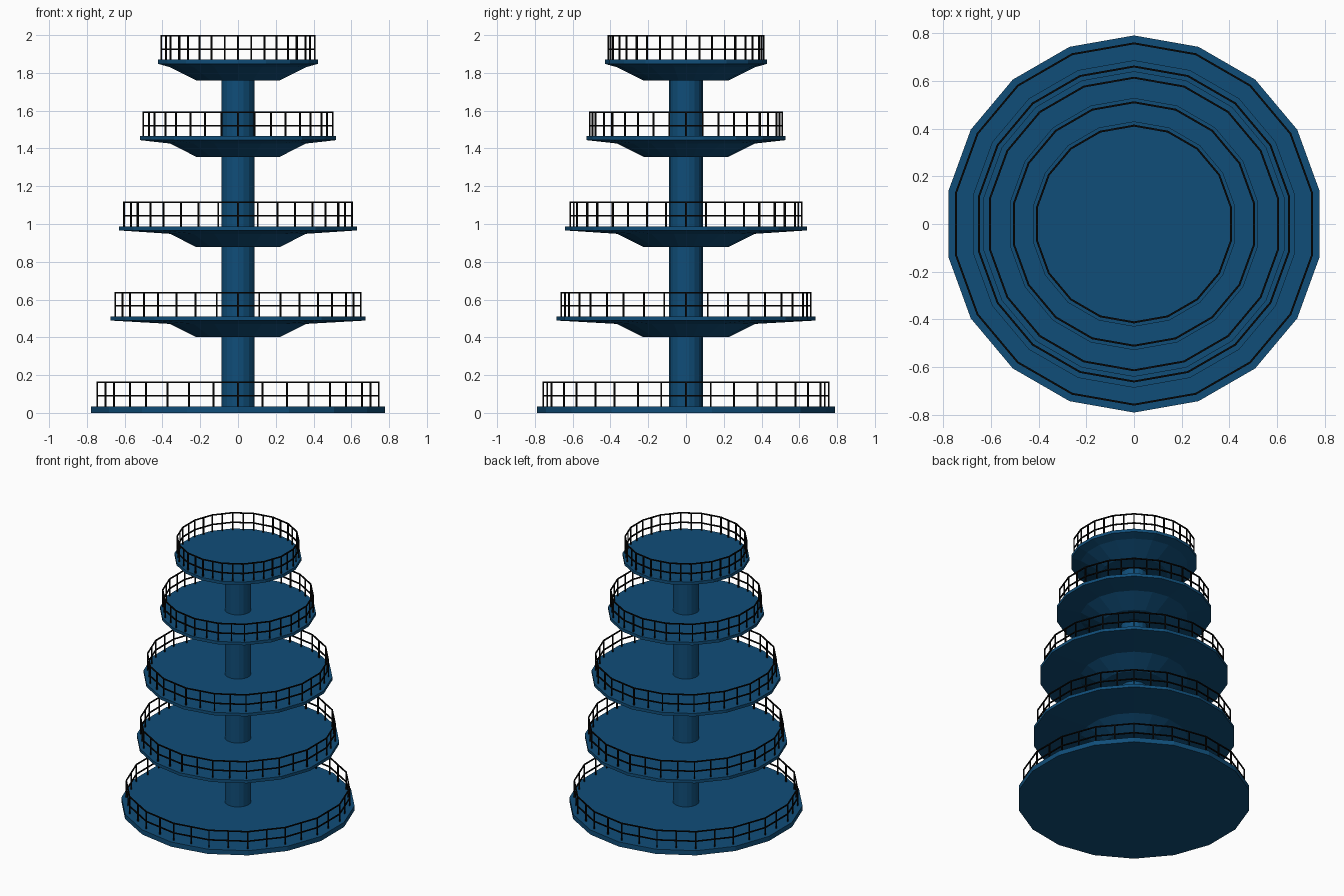
import bpy, bmesh, math
from mathutils import Matrix

if "Cube" in bpy.data.objects:
    bpy.data.objects.remove(bpy.data.objects["Cube"])

N = 18  # sides of every round part


def material(name, rgb):
    m = bpy.data.materials.new(name)
    m.diffuse_color = (*rgb, 1)
    m.use_nodes = True
    m.node_tree.nodes["Principled BSDF"].inputs["Base Color"].default_value = m.diffuse_color
    return m


BLUE = material("deep_blue", (0.005, 0.075, 0.19))
BLACK = material("black", (0.002, 0.002, 0.002))


def finish(name, bm, mat):
    bmesh.ops.recalc_face_normals(bm, faces=bm.faces)
    me = bpy.data.meshes.new(name)
    bm.to_mesh(me)
    bm.free()
    me.materials.append(mat)
    ob = bpy.data.objects.new(name, me)
    bpy.context.collection.objects.link(ob)
    return ob


def lathe(bm, profile, closed=False):
    """Revolve (radius, z) points; open profiles get end caps."""
    rings = []
    for r, z in profile:
        rings.append([bm.verts.new((r * math.sin(2 * math.pi * i / N),
                                    r * math.cos(2 * math.pi * i / N), z)) for i in range(N)])
    pairs = list(zip(rings, rings[1:]))
    if closed:
        pairs.append((rings[-1], rings[0]))
    else:
        bm.faces.new(rings[0])
        bm.faces.new(rings[-1])
    for a, b in pairs:
        for i in range(N):
            j = (i + 1) % N
            bm.faces.new((a[i], a[j], b[j], b[i]))


def railing(name, r, z):
    """Two rails and posts at every corner and edge middle."""
    bm = bmesh.new()
    h = 0.004
    for rz in (z + 0.055, z + 0.126):
        lathe(bm, [(r - h, rz - h), (r + h, rz - h), (r + h, rz + h), (r - h, rz + h)], True)
    for k in range(2 * N):
        a = math.pi * k / N
        rr = r if k % 2 == 0 else r * math.cos(math.pi / N)
        m = (Matrix.Rotation(-a, 4, 'Z') @ Matrix.Translation((0, rr, z + 0.063))
             @ Matrix.Diagonal((0.008, 0.008, 0.126, 1)))
        bmesh.ops.create_cube(bm, size=1, matrix=m)
    finish(name, bm, BLACK)


# tiers: plate radius, rail radius, plate top height
tiers = [(0.79, 0.757, 0.035), (0.686, 0.66, 0.511), (0.64, 0.613, 0.988),
         (0.528, 0.51, 1.466), (0.43, 0.412, 1.87)]
for n, (r, rail, z) in enumerate(tiers, 1):
    bm = bmesh.new()
    if n == 1:
        prof = [(r, 0), (r, z)]
    else:  # plate with stepped cone underneath
        prof = [(0.225, z - 0.11), (0.365, z - 0.04), (r, z - 0.022), (r, z)]
    lathe(bm, prof)
    finish(f"tier_plate_{n}", bm, BLUE)
    railing(f"tier_railing_{n}", rail, z)

# central column
bm = bmesh.new()
lathe(bm, [(0.089, 0.02), (0.089, 1.8)])
col = finish("central_column", bm, BLUE)
